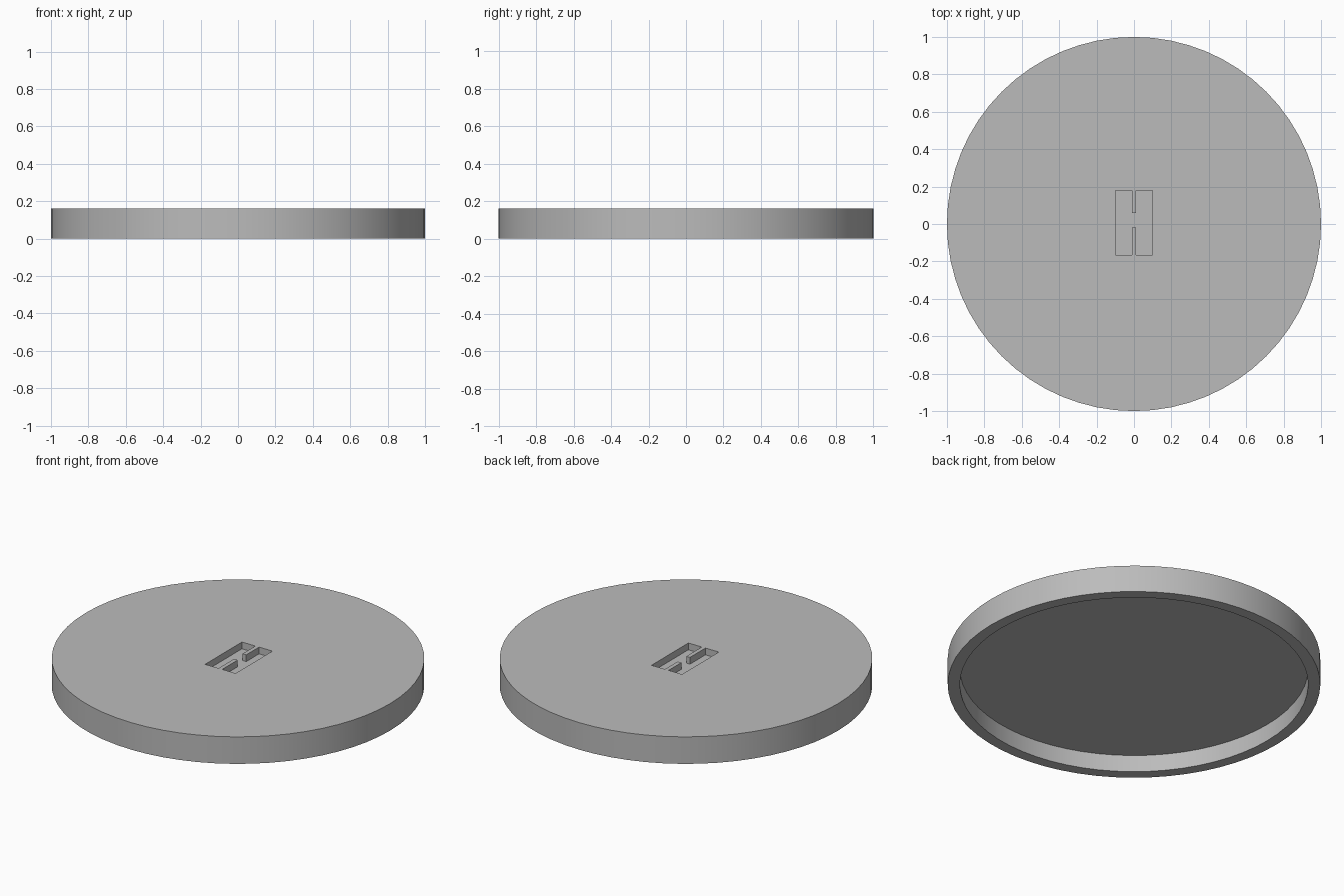
import bpy
import bmesh
import math

cube = bpy.data.objects.get("Cube")
if cube:
    bpy.data.objects.remove(cube, do_unlink=True)

SEGMENTS = 64
HEIGHT = 0.16
CAVITY = 0.10
INNER_RADIUS = 0.935
POCKET_DEPTH = 0.04

grey = bpy.data.materials.new("plain grey")
grey.use_nodes = True
colour = (0.5, 0.5, 0.5, 1)
grey.diffuse_color = colour
grey.node_tree.nodes["Principled BSDF"].inputs["Base Color"].default_value = colour


def add_object(name, bm):
    bmesh.ops.recalc_face_normals(bm, faces=bm.faces)
    mesh = bpy.data.meshes.new(name)
    bm.to_mesh(mesh)
    bm.free()
    mesh.materials.append(grey)
    obj = bpy.data.objects.new(name, mesh)
    bpy.context.collection.objects.link(obj)
    return obj


def ring(bm, radius, z):
    return [bm.verts.new((radius * math.cos(a), radius * math.sin(a), z))
            for a in (i * math.tau / SEGMENTS for i in range(SEGMENTS))]


# Lid: round plate with a rim, hollow underneath
bm = bmesh.new()
rings = [ring(bm, INNER_RADIUS, CAVITY), ring(bm, INNER_RADIUS, 0),
         ring(bm, 1, 0), ring(bm, 1, HEIGHT)]
for low, high in zip(rings, rings[1:]):
    for i in range(SEGMENTS):
        j = (i + 1) % SEGMENTS
        bm.faces.new((low[i], low[j], high[j], high[i]))
bm.faces.new(rings[0])
bm.faces.new(rings[-1])
lid = add_object("lid", bm)

# Pocket cutter: rectangle with a thin tab reaching in from each end
half = [(0.012, 0.06), (0.012, 0.18), (0.10, 0.18),
        (0.10, -0.165), (0.012, -0.165), (0.012, -0.02)]
outline = half + [(-x, y) for x, y in reversed(half)]
bm = bmesh.new()
base = bm.faces.new([bm.verts.new((x, y, HEIGHT - POCKET_DEPTH)) for x, y in outline])
top = bmesh.ops.extrude_face_region(bm, geom=[base])["geom"]
bmesh.ops.translate(bm, vec=(0, 0, 2 * POCKET_DEPTH),
                    verts=[g for g in top if isinstance(g, bmesh.types.BMVert)])
cutter = add_object("pocket_cutter", bm)
cutter.hide_render = True

# Cut the pocket into the top, then drop the cutter
cut = lid.modifiers.new("pocket", "BOOLEAN")
cut.operation = "DIFFERENCE"
cut.solver = "EXACT"
cut.object = cutter
bpy.ops.object.select_all(action="DESELECT")
bpy.context.view_layer.objects.active = lid
lid.select_set(True)
bpy.ops.object.modifier_apply(modifier=cut.name)
bpy.data.objects.remove(cutter, do_unlink=True)
bpy.ops.object.shade_smooth_by_angle(angle=math.radians(30))
